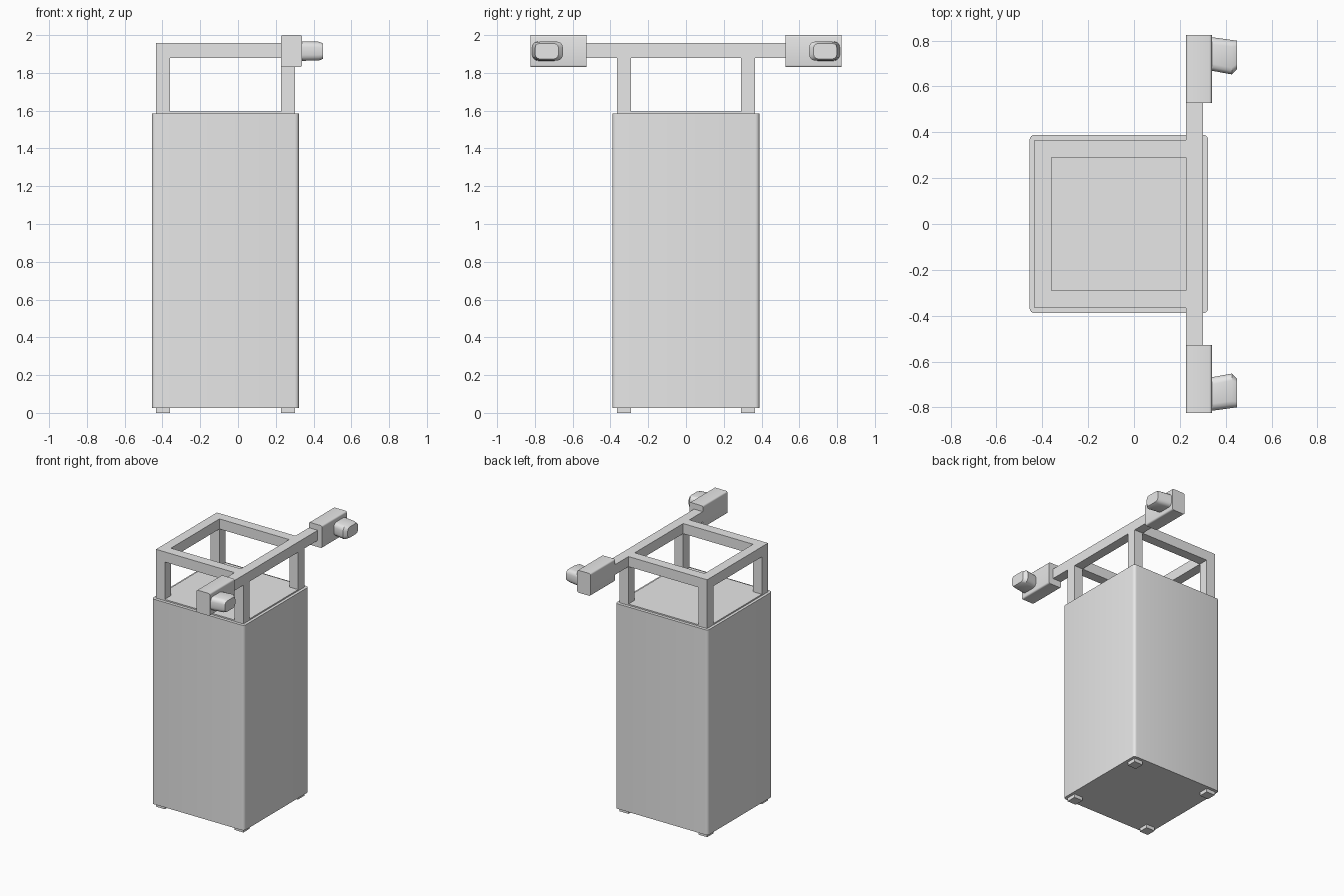
import bpy, bmesh, math

old = bpy.data.objects.get("Cube")
if old:
    bpy.data.objects.remove(old, do_unlink=True)

GREY = (0.8, 0.8, 0.8, 1)
grey = bpy.data.materials.new("plain grey")
grey.use_nodes = True
grey.diffuse_color = GREY
grey.node_tree.nodes["Principled BSDF"].inputs["Base Color"].default_value = GREY


def finish(name, bm):
    bmesh.ops.recalc_face_normals(bm, faces=bm.faces)
    mesh = bpy.data.meshes.new(name)
    bm.to_mesh(mesh)
    bm.free()
    mesh.materials.append(grey)
    obj = bpy.data.objects.new(name, mesh)
    bpy.context.collection.objects.link(obj)
    return obj


def box(name, xs, ys, zs, bevel_axis=None, radius=0.0, segments=3):
    """Box from ranges, optionally rounding the edges along one axis."""
    bm = bmesh.new()
    bmesh.ops.create_cube(bm, size=1)
    for v in bm.verts:
        for i, (lo, hi) in enumerate((xs, ys, zs)):
            v.co[i] = lo if v.co[i] < 0 else hi
    if bevel_axis is not None:
        edges = [e for e in bm.edges
                 if abs(e.verts[0].co[bevel_axis] - e.verts[1].co[bevel_axis]) > 1e-4]
        bmesh.ops.bevel(bm, geom=edges, offset=radius, segments=segments,
                        profile=0.5, affect='EDGES')
    return finish(name, bm)


def smooth(obj, degrees):
    bpy.ops.object.select_all(action='DESELECT')
    obj.select_set(True)
    bpy.context.view_layer.objects.active = obj
    bpy.ops.object.shade_smooth_by_angle(angle=math.radians(degrees))


def span(a, b, side):
    return tuple(sorted((a * side, b * side)))


BACK, FRONT = (-0.434, -0.36), (0.2275, 0.3015)
IN, OUT = 0.291, 0.366
RAIL = (1.88, 1.957)

# Cabinet with rounded upright corners, and its slightly raised lid
body = box("cabinet", (-0.455, 0.323), (-0.389, 0.389), (0.027, 1.586), 2, 0.022, 4)
smooth(body, 40)
box("lid", (BACK[0], FRONT[1]), (-OUT, OUT), (1.57, 1.596))

# Rails across the ends of the top frame; one runs out to the lamps
box("short_rail", BACK, (-OUT, OUT), RAIL)
box("long_rail", FRONT, (-0.54, 0.54), RAIL)


def lens(name, side):
    """Rounded lens that leans inward, lofted through three rings."""
    bm = bmesh.new()
    rings = []
    for x, yc, hy, hz in ((0.335, 0.742, 0.073, 0.051),
                          (0.427, 0.727, 0.075, 0.050),
                          (0.450, 0.737, 0.062, 0.041)):
        r = hz * 0.6
        ring = []
        for corner in range(4):
            for step in range(4):
                a = math.radians(corner * 90 + step * 30)
                mid = math.radians(corner * 90 + 45)
                y = yc + math.copysign(hy - r, math.cos(mid)) + r * math.cos(a)
                z = 1.915 + math.copysign(hz - r, math.sin(mid)) + r * math.sin(a)
                ring.append(bm.verts.new((x, y * side, z)))
        rings.append(ring)
    for a, b in zip(rings, rings[1:]):
        for i in range(len(a)):
            j = (i + 1) % len(a)
            bm.faces.new((a[i], a[j], b[j], b[i]))
    bm.faces.new(rings[0])
    bm.faces.new(rings[-1])
    smooth(finish(name, bm), 32)


# Posts, feet, side rails and lamps, mirrored across the middle
for label, side in (("left", 1), ("right", -1)):
    ys = span(IN, OUT, side)
    for end, xs in (("back", BACK), ("front", FRONT)):
        box(f"{label}_{end}_post", xs, ys, (1.57, RAIL[0]))
        box(f"{label}_{end}_foot", xs, ys, (0, 0.03))
    box(f"{label}_side_rail", (BACK[1], FRONT[0]), ys, RAIL)
    housing = box(f"{label}_lamp_housing", (0.2275, 0.339),
                  span(0.527, 0.823, side), (1.83, 2.0), 1, 0.011, 3)
    smooth(housing, 40)
    lens(f"{label}_lamp_lens", side)
